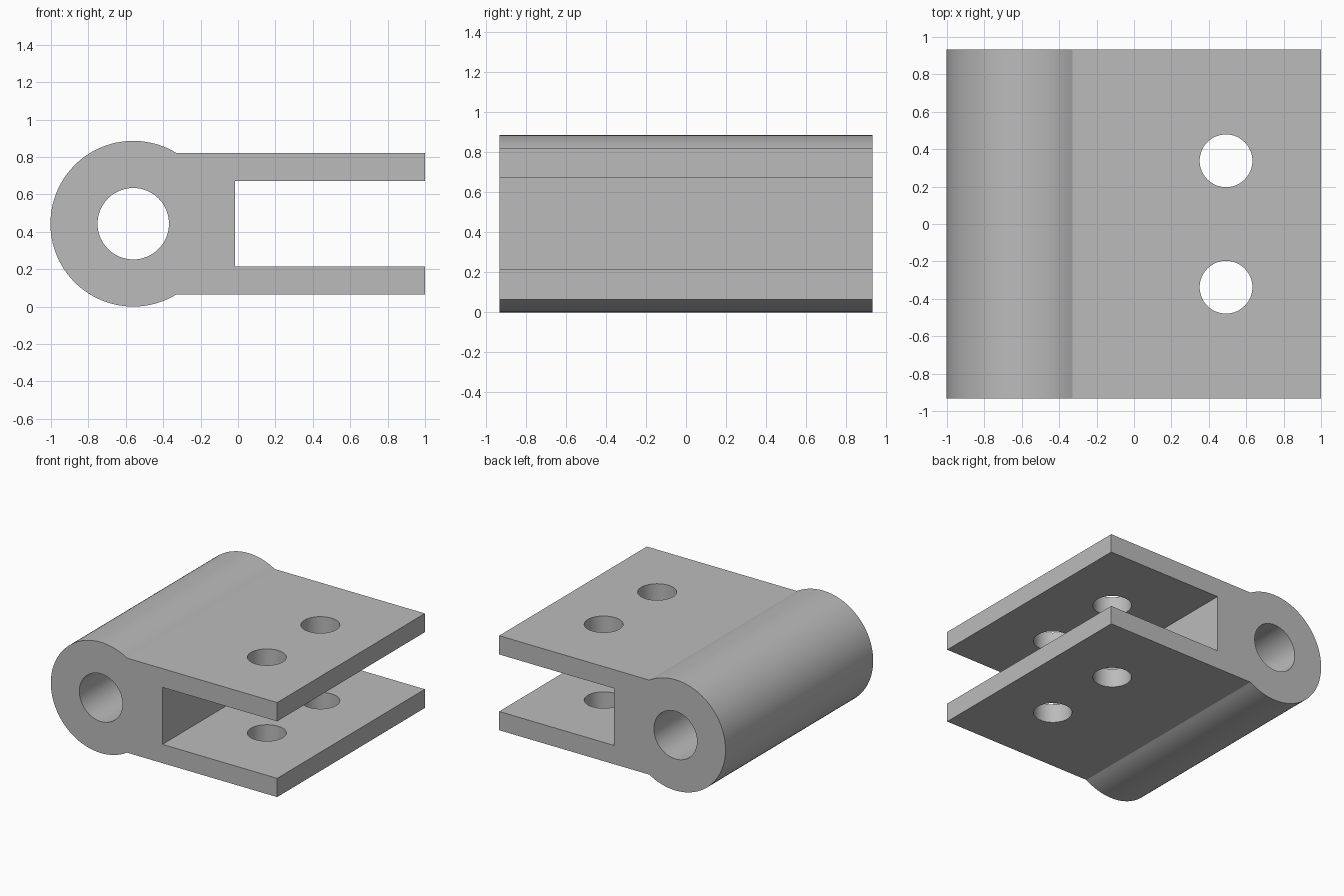
import bpy, bmesh, math

if "Cube" in bpy.data.objects:
    bpy.data.objects.remove(bpy.data.objects["Cube"])

CX, CZ, R = -0.56, 0.443, 0.443     # barrel centre and radius
BORE, HOLE = 0.191, 0.141           # pin bore and bolt hole radii
HALF_W = 0.933                      # half width along y
ARM, SLOT, SLOT_X = 0.378, 0.228, -0.015  # half heights of arms and slot, slot floor

grey = bpy.data.materials.new("grey metal")
grey.diffuse_color = (0.5, 0.5, 0.5, 1)
grey.use_nodes = True
grey.node_tree.nodes["Principled BSDF"].inputs["Base Color"].default_value = grey.diffuse_color


def cylinder_cutter(name, radius, depth, location, rotation=(0, 0, 0)):
    bpy.ops.mesh.primitive_cylinder_add(vertices=64, radius=radius, depth=depth,
                                        location=location, rotation=rotation)
    ob = bpy.context.object
    ob.name = name
    ob.hide_render = True
    ob.hide_set(True)
    return ob


# Side profile: barrel arc, then two arms around an open slot
a = math.asin(ARM / R)
N = 72
profile = [(CX + R * math.cos(t), CZ + R * math.sin(t))
           for t in (a + (2 * math.pi - 2 * a) * i / N for i in range(N + 1))]
profile += [(1, CZ - ARM), (1, CZ - SLOT), (SLOT_X, CZ - SLOT),
            (SLOT_X, CZ + SLOT), (1, CZ + SLOT), (1, CZ + ARM)]

bm = bmesh.new()
face = bm.faces.new([bm.verts.new((x, -HALF_W, z)) for x, z in profile])
ext = bmesh.ops.extrude_face_region(bm, geom=[face])
bmesh.ops.translate(bm, vec=(0, 2 * HALF_W, 0),
                    verts=[v for v in ext["geom"] if isinstance(v, bmesh.types.BMVert)])
bmesh.ops.recalc_face_normals(bm, faces=bm.faces)
mesh = bpy.data.meshes.new("clevis_hinge")
bm.to_mesh(mesh)
bm.free()
hinge = bpy.data.objects.new("clevis_hinge", mesh)
bpy.context.collection.objects.link(hinge)
mesh.materials.append(grey)

# Pin bore through the barrel and two bolt holes through both arms
cutters = [cylinder_cutter("bore_cutter", BORE, 3, (CX, 0, CZ), (math.pi / 2, 0, 0))]
for y in (-0.338, 0.338):
    cutters.append(cylinder_cutter("bolt_hole_cutter", HOLE, 2, (0.492, y, CZ)))

bpy.ops.object.select_all(action='DESELECT')
bpy.context.view_layer.objects.active = hinge
hinge.select_set(True)
for c in cutters:
    c.data.materials.append(grey)
    mod = hinge.modifiers.new(c.name, 'BOOLEAN')
    mod.object = c
    mod.operation = 'DIFFERENCE'
    mod.solver = 'EXACT'
    bpy.ops.object.modifier_apply(modifier=mod.name)
for c in cutters:
    bpy.data.objects.remove(c, do_unlink=True)

# Smooth curved walls, crisp edges
bpy.ops.object.shade_smooth_by_angle(angle=math.radians(25))
